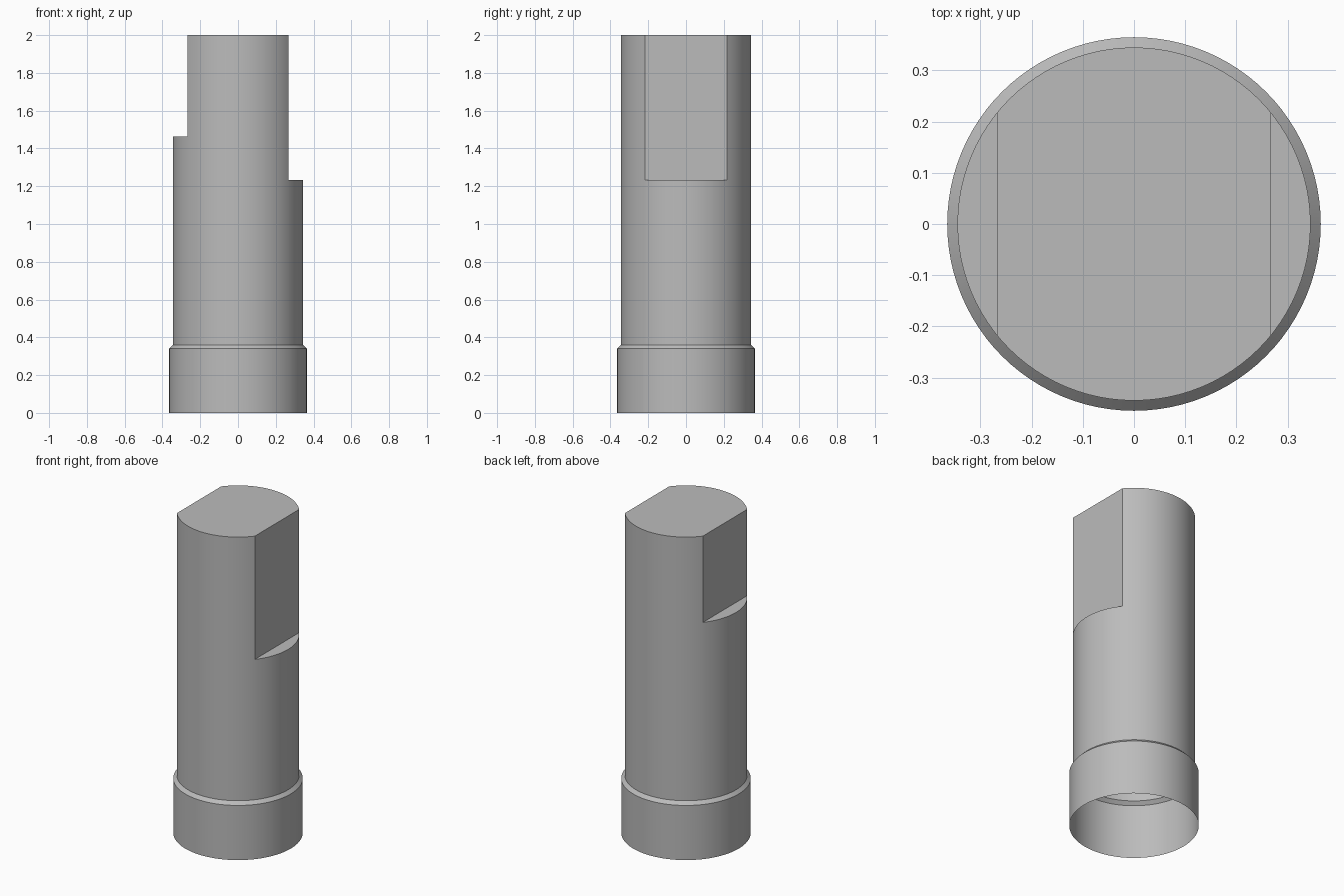
import bpy
import bmesh
from math import acos, cos, sin, pi

if "Cube" in bpy.data.objects:
    bpy.data.objects.remove(bpy.data.objects["Cube"], do_unlink=True)

SEGMENTS = 96
BASE_R, BODY_R = 0.365, 0.345
FLAT = 0.268                      # distance of both flats from the axis
LEFT_LEDGE, RIGHT_LEDGE, TOP = 1.233, 1.463, 2.0

grey = bpy.data.materials.new("plain_grey")
grey.use_nodes = True
colour = (0.5, 0.5, 0.5, 1)
grey.diffuse_color = colour
grey.node_tree.nodes["Principled BSDF"].inputs["Base Color"].default_value = colour

# Even steps round the circle, plus the exact corners of the flats
corner = acos(FLAT / BODY_R)
angles = [2 * pi * i / SEGMENTS for i in range(SEGMENTS)]
angles = sorted(angles + [corner, pi - corner, pi + corner, 2 * pi - corner])

bm = bmesh.new()


def ring(z, radius, low=-1, high=1):
    """Circle of vertices whose sides are trimmed flat at x = low and x = high."""
    return [bm.verts.new((min(high, max(low, radius * cos(a))), radius * sin(a), z))
            for a in angles]


# Hollow collar, chamfer, round body, then the two ledges and flats
rings = [
    ring(0, BASE_R),
    ring(0.34, BASE_R),
    ring(0.36, BODY_R),
    ring(LEFT_LEDGE, BODY_R),
    ring(LEFT_LEDGE, BODY_R, high=FLAT),
    ring(RIGHT_LEDGE, BODY_R, high=FLAT),
    ring(RIGHT_LEDGE, BODY_R, -FLAT, FLAT),
    ring(TOP, BODY_R, -FLAT, FLAT),
]
for lower, upper in zip(rings, rings[1:]):
    for i in range(len(angles)):
        j = (i + 1) % len(angles)
        bm.faces.new((lower[i], lower[j], upper[j], upper[i]))
bm.faces.new(rings[-1])           # closed top, open bottom

# Weld the untrimmed parts of the ledge rings and merge coplanar faces
bmesh.ops.remove_doubles(bm, verts=bm.verts, dist=0.00001)
bmesh.ops.dissolve_limit(bm, angle_limit=0.01, verts=bm.verts, edges=bm.edges)

mesh = bpy.data.meshes.new("stepped_sleeve")
bm.to_mesh(mesh)
bm.free()
mesh.materials.append(grey)
sleeve = bpy.data.objects.new("stepped_sleeve", mesh)
bpy.context.collection.objects.link(sleeve)

bpy.ops.object.select_all(action="DESELECT")
sleeve.select_set(True)
bpy.context.view_layer.objects.active = sleeve
bpy.ops.object.shade_smooth_by_angle(angle=pi / 6)
